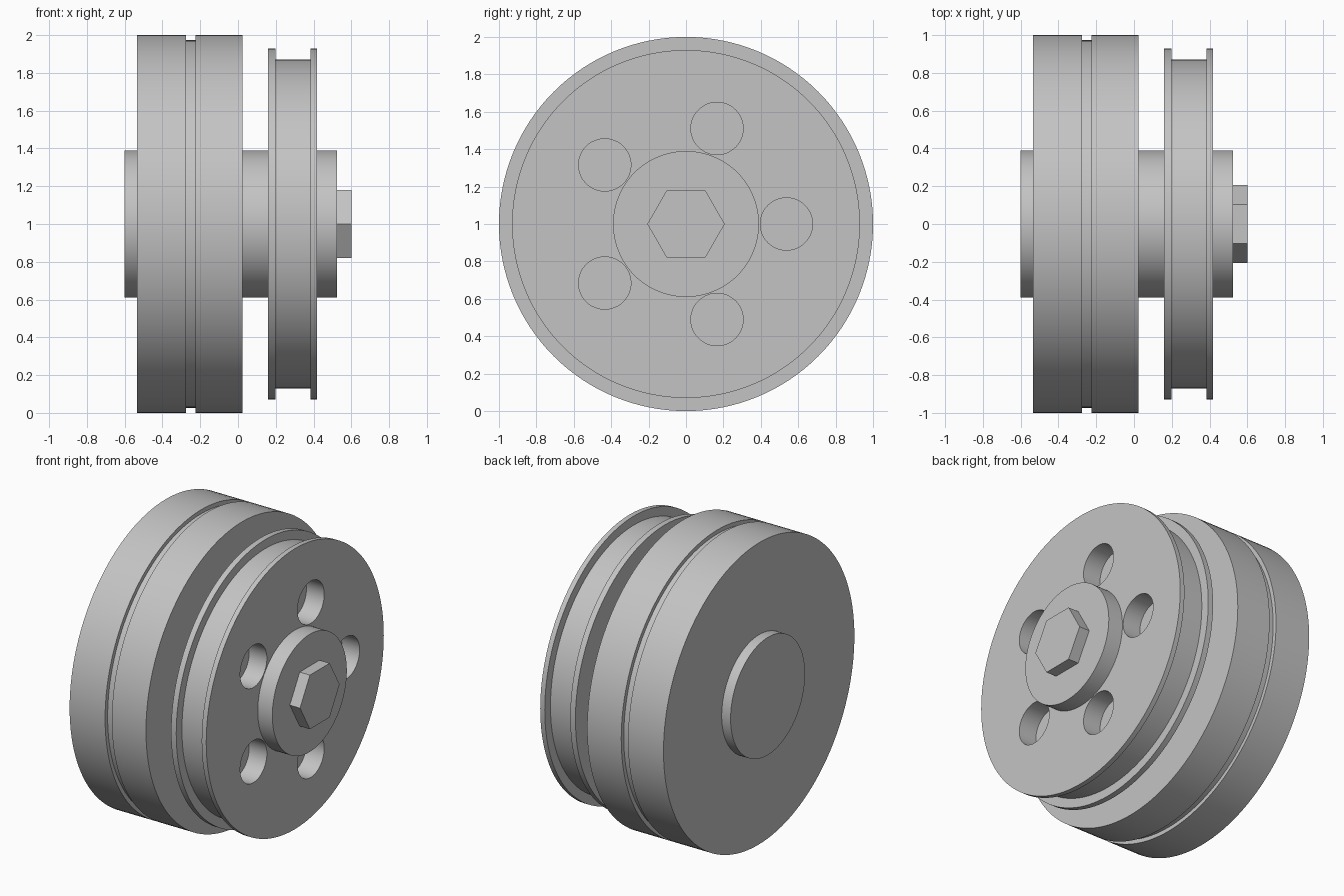
import bpy, bmesh
from math import radians, pi, cos, sin
from mathutils import Matrix, Vector

default = bpy.data.objects.get("Cube")
if default:
    bpy.data.objects.remove(default, do_unlink=True)

SEGMENTS = 128
AXIS_Z = 1.0
HUB_R = 0.39

grey = bpy.data.materials.new("plain grey")
grey.use_nodes = True
colour = (0.55, 0.55, 0.55, 1)
grey.diffuse_color = colour
grey.node_tree.nodes["Principled BSDF"].inputs["Base Color"].default_value = colour


def finish(obj):
    bpy.ops.object.select_all(action="DESELECT")
    obj.select_set(True)
    bpy.context.view_layer.objects.active = obj
    bpy.ops.object.shade_smooth_by_angle(angle=radians(30))


def lathe(name, profile, segments=SEGMENTS):
    """Turn (x, radius) points around the axle to make a capped solid."""
    bm = bmesh.new()
    rings = []
    for x, r in profile:
        rings.append([bm.verts.new((x, r * cos(2 * pi * i / segments),
                                    AXIS_Z + r * sin(2 * pi * i / segments)))
                      for i in range(segments)])
    for a, b in zip(rings, rings[1:]):
        for i in range(segments):
            j = (i + 1) % segments
            bm.faces.new((a[i], a[j], b[j], b[i]))
    bm.faces.new(rings[0])
    bm.faces.new(rings[-1])
    bmesh.ops.recalc_face_normals(bm, faces=bm.faces)
    mesh = bpy.data.meshes.new(name)
    bm.to_mesh(mesh)
    bm.free()
    mesh.materials.append(grey)
    obj = bpy.data.objects.new(name, mesh)
    bpy.context.collection.objects.link(obj)
    return obj


# Wide wheel with a narrow groove round its rim
wheel = lathe("wheel", [(-0.535, 1), (-0.275, 1), (-0.275, 0.973),
                        (-0.225, 0.973), (-0.225, 1), (0.025, 1)])
finish(wheel)

# Axle hub running through both discs
hub = lathe("hub", [(-0.6, HUB_R), (0.525, HUB_R)])
finish(hub)

# Hexagonal end boss
boss = lathe("hex_boss", [(0.525, 0.207), (0.6, 0.207)], 6)

# Flanged pulley disc
pulley = lathe("pulley", [(0.16, 0.93), (0.198, 0.93), (0.198, 0.87),
                          (0.385, 0.87), (0.385, 0.93), (0.418, 0.93)])

# Five round recesses in the pulley face
bm = bmesh.new()
for k in range(5):
    a = 2 * pi * k / 5
    place = Matrix.Translation(Vector((0.418, 0.537 * cos(a), AXIS_Z + 0.537 * sin(a))))
    bmesh.ops.create_cone(bm, cap_ends=True, segments=48, radius1=0.14, radius2=0.14,
                          depth=0.26, matrix=place @ Matrix.Rotation(pi / 2, 4, "Y"))
mesh = bpy.data.meshes.new("recess_cutter")
bm.to_mesh(mesh)
bm.free()
mesh.materials.append(grey)
cutter = bpy.data.objects.new("recess_cutter", mesh)
bpy.context.collection.objects.link(cutter)
cutter.hide_render = True

cut = pulley.modifiers.new("recesses", "BOOLEAN")
cut.operation = "DIFFERENCE"
cut.solver = "EXACT"
cut.object = cutter
bpy.context.view_layer.objects.active = pulley
bpy.ops.object.modifier_apply(modifier=cut.name)
bpy.data.objects.remove(cutter, do_unlink=True)
finish(pulley)
